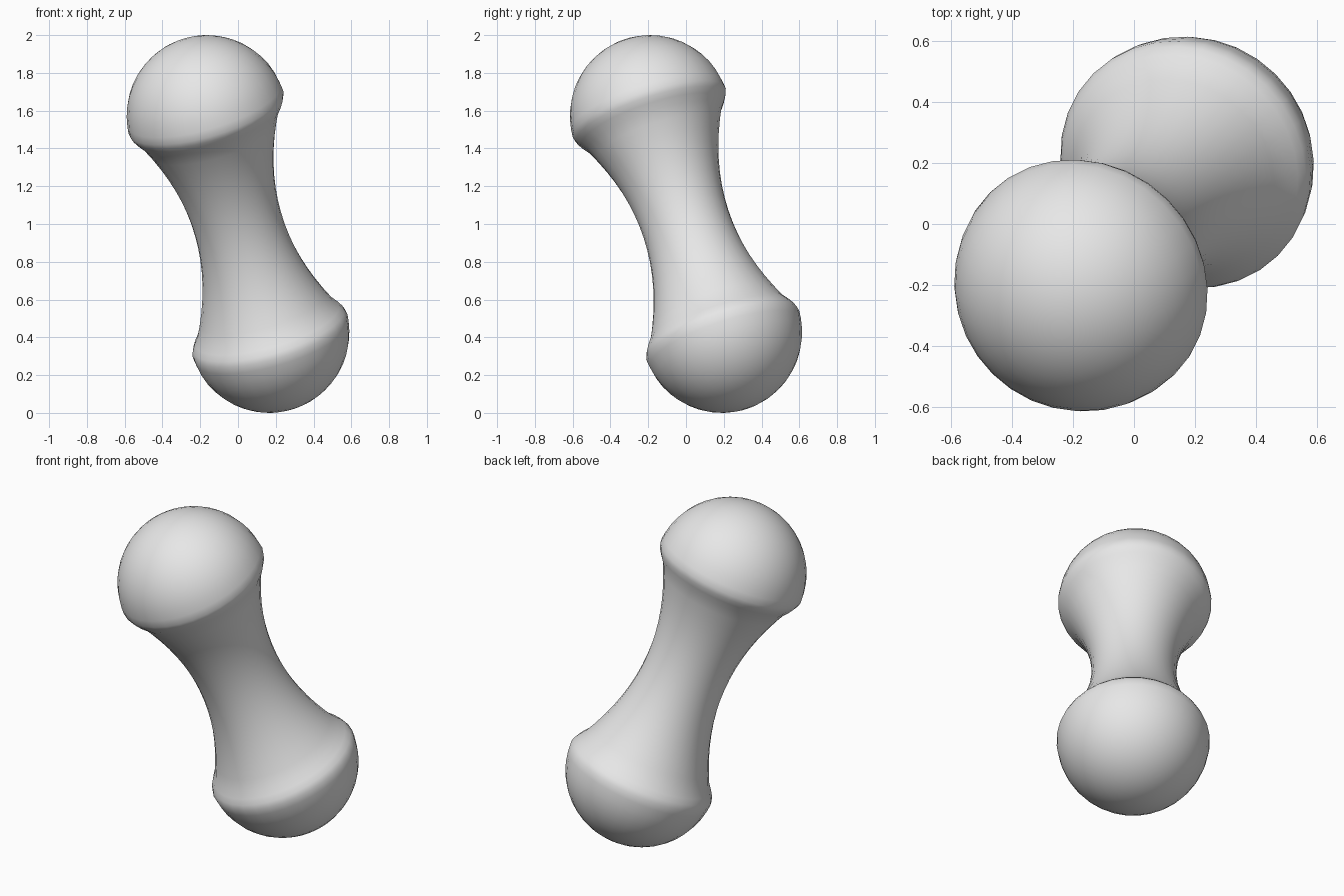
import bpy
import math
from mathutils import Vector

if "Cube" in bpy.data.objects:
    bpy.data.objects.remove(bpy.data.objects["Cube"])

SEGMENTS = 32
CENTRE = Vector((0, 0, 1))
CAP_CENTRE = Vector((-0.165, -0.19, 0.575))   # upper ball, relative to the middle
CAP_RADIUS = 0.425
WAIST = 0.236

half = CAP_CENTRE.length
turn = Vector((0, 0, 1)).rotation_difference(CAP_CENTRE)

# Upper half profile as (distance along axis, radius): flared neck, soft rim, round cap
neck = [(t, WAIST + 0.45 * t * t) for t in (0.07, 0.14, 0.21, 0.28, 0.35, 0.42, 0.49, 0.55)]
rim = [(0.585, 0.398), (0.615, 0.416), (0.643, 0.4255)]
cap = []
for i in range(1, 12):
    a = math.radians(90 * i / 12)
    cap.append((half + CAP_RADIUS * math.sin(a), CAP_RADIUS * math.cos(a)))
upper = neck + rim + cap
profile = [(-t, r) for t, r in reversed(upper)] + [(0, WAIST)] + upper

# Revolve the mirrored profile around the leaning axis
verts, faces = [], []
for t, r in profile:
    for s in range(SEGMENTS):
        a = 2 * math.pi * s / SEGMENTS
        verts.append(CENTRE + turn @ Vector((r * math.cos(a), r * math.sin(a), t)))
for k in range(len(profile) - 1):
    for s in range(SEGMENTS):
        n = (s + 1) % SEGMENTS
        lo, hi = k * SEGMENTS, (k + 1) * SEGMENTS
        faces.append((lo + s, lo + n, hi + n, hi + s))

# Close both ends at their poles
tip = half + CAP_RADIUS
bottom, top = len(verts), len(verts) + 1
verts += [CENTRE + turn @ Vector((0, 0, -tip)), CENTRE + turn @ Vector((0, 0, tip))]
last = (len(profile) - 1) * SEGMENTS
for s in range(SEGMENTS):
    n = (s + 1) % SEGMENTS
    faces.append((bottom, n, s))
    faces.append((top, last + s, last + n))

mesh = bpy.data.meshes.new("dumbbell_body")
mesh.from_pydata(verts, [], faces)
for poly in mesh.polygons:
    poly.use_smooth = True
body = bpy.data.objects.new("dumbbell_body", mesh)
bpy.context.collection.objects.link(body)

# Single plain colour
grey = bpy.data.materials.new("light_grey")
grey.diffuse_color = (0.8, 0.8, 0.8, 1)
grey.use_nodes = True
grey.node_tree.nodes["Principled BSDF"].inputs["Base Color"].default_value = grey.diffuse_color
mesh.materials.append(grey)
